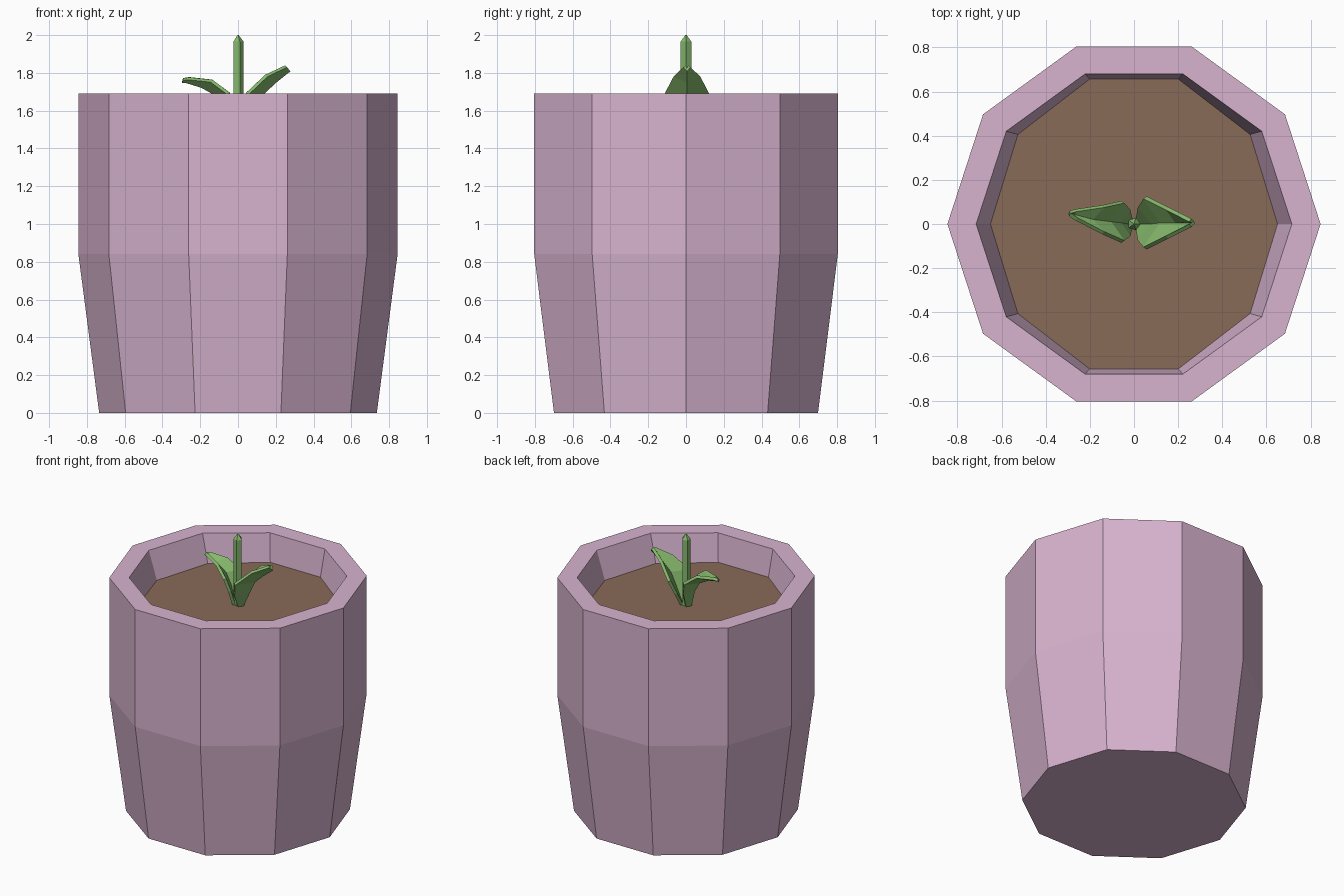
import bpy, bmesh, math

if "Cube" in bpy.data.objects:
    bpy.data.objects.remove(bpy.data.objects["Cube"])


def material(name, rgb):
    m = bpy.data.materials.new(name)
    m.diffuse_color = (*rgb, 1)
    m.use_nodes = True
    m.node_tree.nodes["Principled BSDF"].inputs["Base Color"].default_value = m.diffuse_color
    return m


PINK = material("pink_clay", (0.68, 0.45, 0.62))
BROWN = material("brown_soil", (0.25, 0.145, 0.098))
GREEN = material("leaf_green", (0.235, 0.48, 0.15))


def finish(bm, name, mat):
    bmesh.ops.recalc_face_normals(bm, faces=bm.faces)
    me = bpy.data.meshes.new(name)
    bm.to_mesh(me)
    bm.free()
    me.materials.append(mat)
    ob = bpy.data.objects.new(name, me)
    bpy.context.collection.objects.link(ob)
    return ob


def rings(name, sides, profile, mat, cap_start=True, cap_end=True):
    """Stack polygon rings given as (x radius, y radius, z)."""
    bm = bmesh.new()
    loops = [[bm.verts.new((rx * math.cos(2 * math.pi * i / sides),
                            ry * math.sin(2 * math.pi * i / sides), z))
              for i in range(sides)] for rx, ry, z in profile]
    for a, b in zip(loops, loops[1:]):
        for i in range(sides):
            j = (i + 1) % sides
            bm.faces.new((a[i], a[j], b[j], b[i]))
    if cap_start:
        bm.faces.new(loops[0])
    if cap_end:
        bm.faces.new(loops[-1])
    return finish(bm, name, mat)


def leaf(name, rows):
    """Cupped blade; rows are (edge x, edge z, half width, rib x, rib z, y shift)."""
    bm = bmesh.new()
    grid = [[bm.verts.new(p) for p in ((ex, dy - w, ez), (rx, dy, rz), (ex, dy + w, ez))]
            for ex, ez, w, rx, rz, dy in rows]
    for a, b in zip(grid, grid[1:]):
        for i in range(2):
            bm.faces.new((a[i], a[i + 1], b[i + 1], b[i]))
    ob = finish(bm, name, GREEN)
    mod = ob.modifiers.new("thickness", "SOLIDIFY")
    mod.thickness = 0.02
    mod.offset = 0


# pot: outer wall, rim and slanted inner wall down to the soil
rings("pot", 10, [(0.735, 0.735, 0), (0.845, 0.845, 0.84), (0.845, 0.845, 1.69),
                  (0.715, 0.715, 1.69), (0.65, 0.69, 1.49)], PINK, cap_end=False)

# soil surface
rings("soil", 10, [(0.65, 0.69, 1.49)], BROWN, cap_end=False)

# stem with pointed bud
rings("stem", 5, [(0.03, 0.03, 1.485), (0.03, 0.03, 1.965), (0.004, 0.004, 2.0)], GREEN)

# two leaves
leaf("right_leaf", [(0.015, 1.49, 0.025, 0.035, 1.49, 0),
                    (0.025, 1.59, 0.08, 0.085, 1.60, 0),
                    (0.05, 1.69, 0.115, 0.125, 1.69, 0.005),
                    (0.15, 1.785, 0.065, 0.195, 1.755, 0.005),
                    (0.255, 1.835, 0.012, 0.27, 1.815, 0.005)])
leaf("left_leaf", [(-0.015, 1.49, 0.025, -0.035, 1.49, 0),
                   (-0.025, 1.60, 0.065, -0.065, 1.61, 0.005),
                   (-0.05, 1.69, 0.09, -0.11, 1.685, 0.01),
                   (-0.14, 1.757, 0.06, -0.19, 1.73, 0.02),
                   (-0.26, 1.77, 0.02, -0.27, 1.755, 0.042),
                   (-0.29, 1.765, 0.006, -0.295, 1.757, 0.048)])
